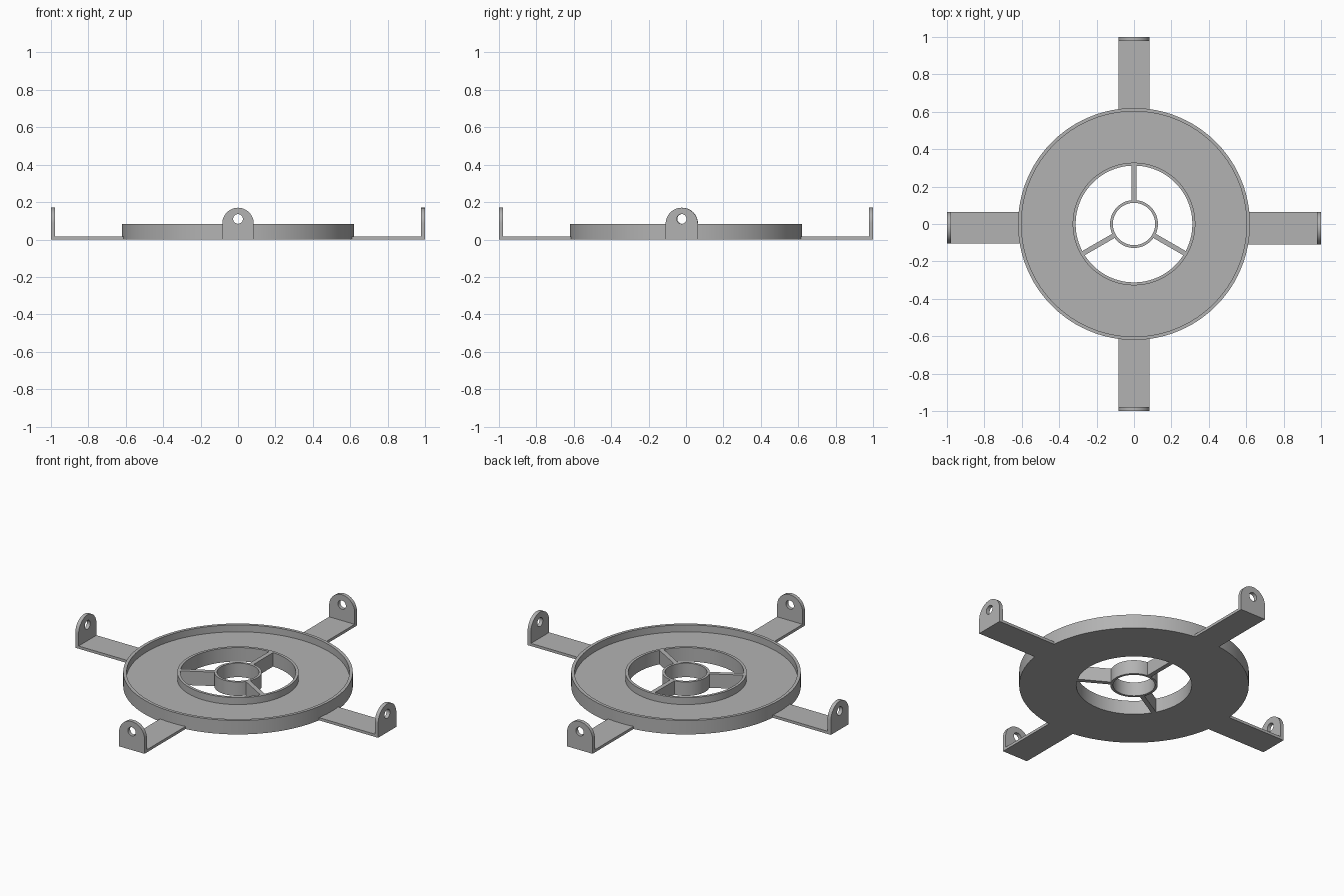
import bpy, bmesh
from math import sin, cos, pi, tau, radians
from mathutils import Matrix

cube = bpy.data.objects.get("Cube")
if cube:
    bpy.data.objects.remove(cube, do_unlink=True)

grey = bpy.data.materials.new("plain_grey")
grey.use_nodes = True
COLOUR = (0.45, 0.45, 0.45, 1)
grey.diffuse_color = COLOUR
grey.node_tree.nodes["Principled BSDF"].inputs["Base Color"].default_value = COLOUR

HEIGHT = 0.083


def finish(name, bm):
    bmesh.ops.recalc_face_normals(bm, faces=bm.faces)
    mesh = bpy.data.meshes.new(name)
    bm.to_mesh(mesh)
    bm.free()
    mesh.materials.append(grey)
    obj = bpy.data.objects.new(name, mesh)
    bpy.context.collection.objects.link(obj)
    bpy.ops.object.select_all(action="DESELECT")
    obj.select_set(True)
    bpy.context.view_layer.objects.active = obj
    bpy.ops.object.shade_smooth_by_angle(angle=radians(30))
    return obj


def lathe(name, profile, steps=96):
    """Spin a closed (radius, height) profile around the z axis."""
    bm = bmesh.new()
    rings = [[bm.verts.new((r * cos(tau * i / steps), r * sin(tau * i / steps), z))
              for r, z in profile] for i in range(steps)]
    n = len(profile)
    for i in range(steps):
        a, b = rings[i], rings[(i + 1) % steps]
        for j in range(n):
            k = (j + 1) % n
            bm.faces.new((a[j], b[j], b[k], a[k]))
    return finish(name, bm)


def box(name, x0, x1, width, y, height, angle):
    bm = bmesh.new()
    bmesh.ops.create_cube(bm, size=1)
    bmesh.ops.scale(bm, vec=(x1 - x0, width, height), verts=bm.verts)
    bmesh.ops.translate(bm, vec=((x0 + x1) / 2, y, height / 2), verts=bm.verts)
    bm.transform(Matrix.Rotation(angle, 4, "Z"))
    return finish(name, bm)


def tab(name, half, y, angle, thickness=0.022, top=0.17, hole=0.026):
    """Upright arched plate with a round hole, at the end of an arm."""
    bm = bmesh.new()
    centre = top - half
    arch = [(half * cos(pi * i / 32), centre + half * sin(pi * i / 32)) for i in range(33)]
    ring = [(hole * cos(tau * i / 32), 0.11 + hole * sin(tau * i / 32)) for i in range(32)]
    for loop in ([(half, 0)] + arch + [(-half, 0)], ring):
        verts = [bm.verts.new((1, y + u, z)) for u, z in loop]
        for i, v in enumerate(verts):
            bm.edges.new((v, verts[(i + 1) % len(verts)]))
    bmesh.ops.triangle_fill(bm, edges=bm.edges[:], use_beauty=True)
    out = bmesh.ops.extrude_face_region(bm, geom=bm.faces[:], use_keep_orig=True)
    moved = [g for g in out["geom"] if isinstance(g, bmesh.types.BMVert)]
    bmesh.ops.translate(bm, vec=(-thickness, 0, 0), verts=moved)
    bm.transform(Matrix.Rotation(angle, 4, "Z"))
    return finish(name, bm)


# Annular tray with raised outer and inner rims
FLOOR = 0.042
lathe("tray", [(0.312, 0), (0.62, 0), (0.62, HEIGHT), (0.602, HEIGHT),
               (0.602, FLOOR), (0.328, FLOOR), (0.328, HEIGHT), (0.312, HEIGHT)])

# Central hub ring
lathe("hub", [(0.113, 0), (0.128, 0), (0.128, HEIGHT), (0.113, HEIGHT)], 64)

# Three spokes joining hub and tray
for i in range(3):
    box(f"spoke_{i + 1}", 0.12, 0.32, 0.026, 0, HEIGHT, pi / 2 + i * tau / 3)

# Four arms, each with an upright mounting tab; the side pair sits slightly forward
arms = [("left", 0, -0.023, 0.086), ("back", 1, 0, 0.084),
        ("right", 2, 0.02, 0.084), ("front", 3, 0, 0.084)]
for side, turn, shift, half in arms:
    angle = turn * pi / 2
    box(f"{side}_arm", 0.605, 0.99, 2 * half, shift, 0.016, angle)
    tab(f"{side}_tab", half, shift, angle)
